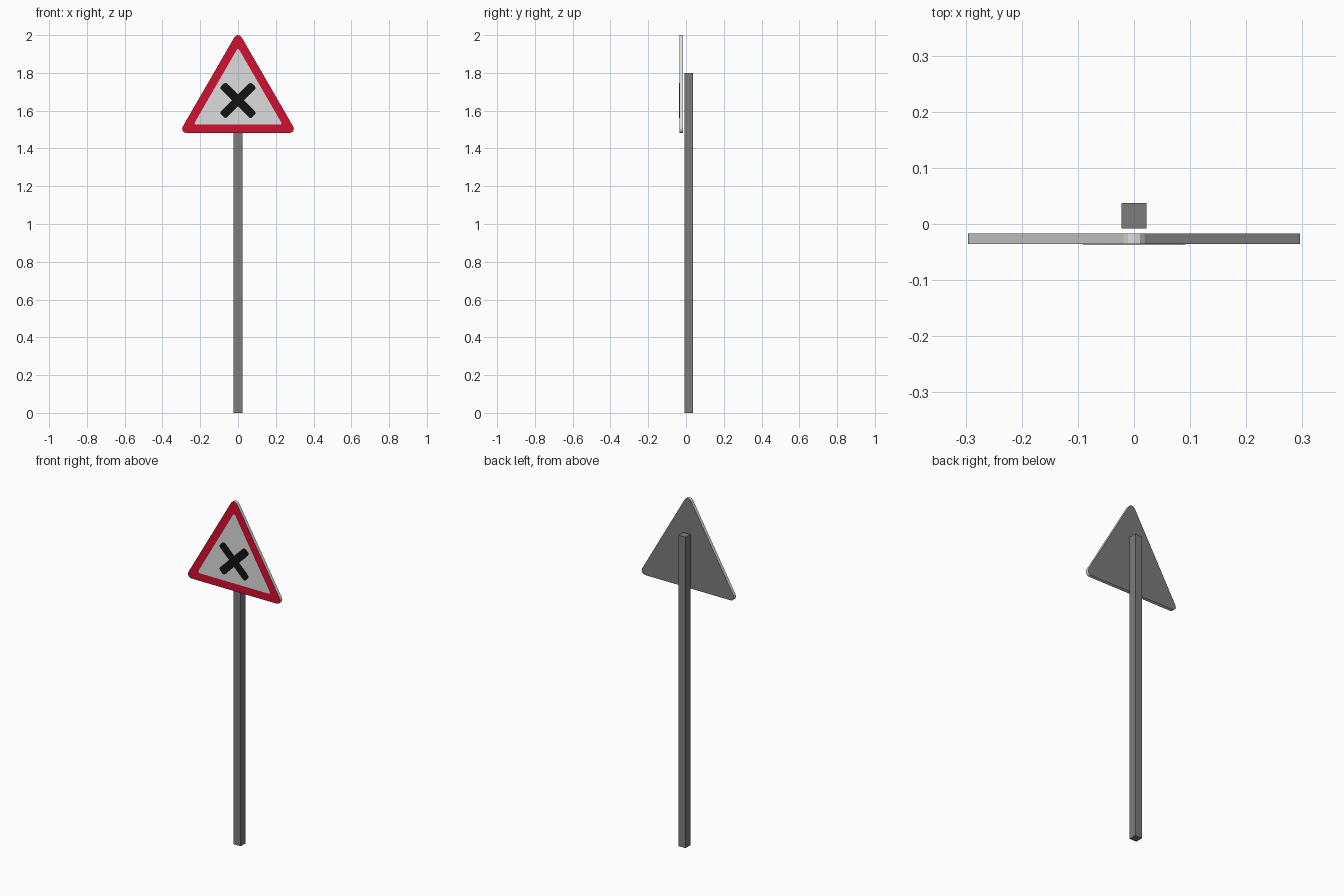
import bpy, bmesh
from math import sin, cos, radians, pi

if "Cube" in bpy.data.objects:
    bpy.data.objects.remove(bpy.data.objects["Cube"])


def material(name, rgb):
    m = bpy.data.materials.new(name)
    m.diffuse_color = (*rgb, 1)
    m.use_nodes = True
    m.node_tree.nodes["Principled BSDF"].inputs["Base Color"].default_value = m.diffuse_color
    return m


GREY = material("post grey", (0.2, 0.2, 0.2))
WHITE = material("sign white", (0.72, 0.72, 0.72))
RED = material("border red", (0.64, 0.005, 0.03))
BLACK = material("symbol black", (0.006, 0.006, 0.006))


def finish(bm, name, mats):
    bmesh.ops.recalc_face_normals(bm, faces=bm.faces)
    me = bpy.data.meshes.new(name)
    bm.to_mesh(me)
    bm.free()
    for m in mats:
        me.materials.append(m)
    ob = bpy.data.objects.new(name, me)
    bpy.context.collection.objects.link(ob)
    return ob


def arc(cx, cz, r, start, end, n):
    return [(cx + r * cos(radians(start + (end - start) * i / n)),
             cz + r * sin(radians(start + (end - start) * i / n))) for i in range(n + 1)]


def rounded_triangle(inradius, r, cz=1.662, n=4):
    """Equilateral triangle, point up, rounded corners."""
    pts = []
    d = 2 * (inradius - r)          # distance from centre to corner arc centres
    for a in (90, 210, 330):
        pts += arc(d * cos(radians(a)), cz + d * sin(radians(a)), r, a - 60, a + 60, n)
    return pts


# Post: square tube
bm = bmesh.new()
bmesh.ops.create_cube(bm, size=1)
for v in bm.verts:
    v.co = (v.co.x * 0.045, v.co.y * 0.045 + 0.0145, (v.co.z + 0.5) * 1.8)
finish(bm, "post", [GREY])

# Sign plate: grey back, white rim, red border, white field
FRONT, BACK = -0.0355, -0.0165
bm = bmesh.new()
outer, inner = rounded_triangle(0.18, 0.022), rounded_triangle(0.136, 0.008)
back = [bm.verts.new((x, BACK, z)) for x, z in outer]
front = [bm.verts.new((x, FRONT, z)) for x, z in outer]
field = [bm.verts.new((x, FRONT, z)) for x, z in inner]
bm.faces.new(back).material_index = 0
bm.faces.new(field).material_index = 1
for a, b, index in ((back, front, 1), (front, field, 2)):
    for i in range(len(a)):
        j = (i + 1) % len(a)
        bm.faces.new((a[i], a[j], b[j], b[i])).material_index = index
finish(bm, "sign_plate", [GREY, WHITE, RED])

# Crossroads symbol: one diagonal cross with rounded arm ends, as a thin plate
HALF_W, LENGTH, R = 0.0225, 0.116, 0.013
arm = (arc(LENGTH - R, -HALF_W + R, R, -90, 0, 3)
       + arc(LENGTH - R, HALF_W - R, R, 0, 90, 3) + [(HALF_W, HALF_W)])
bm = bmesh.new()
verts = []
for k in range(4):
    c, s = cos(pi / 4 + k * pi / 2), sin(pi / 4 + k * pi / 2)
    verts += [bm.verts.new((x * c - z * s, FRONT - 0.001, 1.654 + x * s + z * c)) for x, z in arm]
face = bm.faces.new(verts)
ext = bmesh.ops.extrude_face_region(bm, geom=[face])
for v in ext["geom"]:
    if isinstance(v, bmesh.types.BMVert):
        v.co.y = FRONT + 0.001
finish(bm, "cross_symbol", [BLACK])
